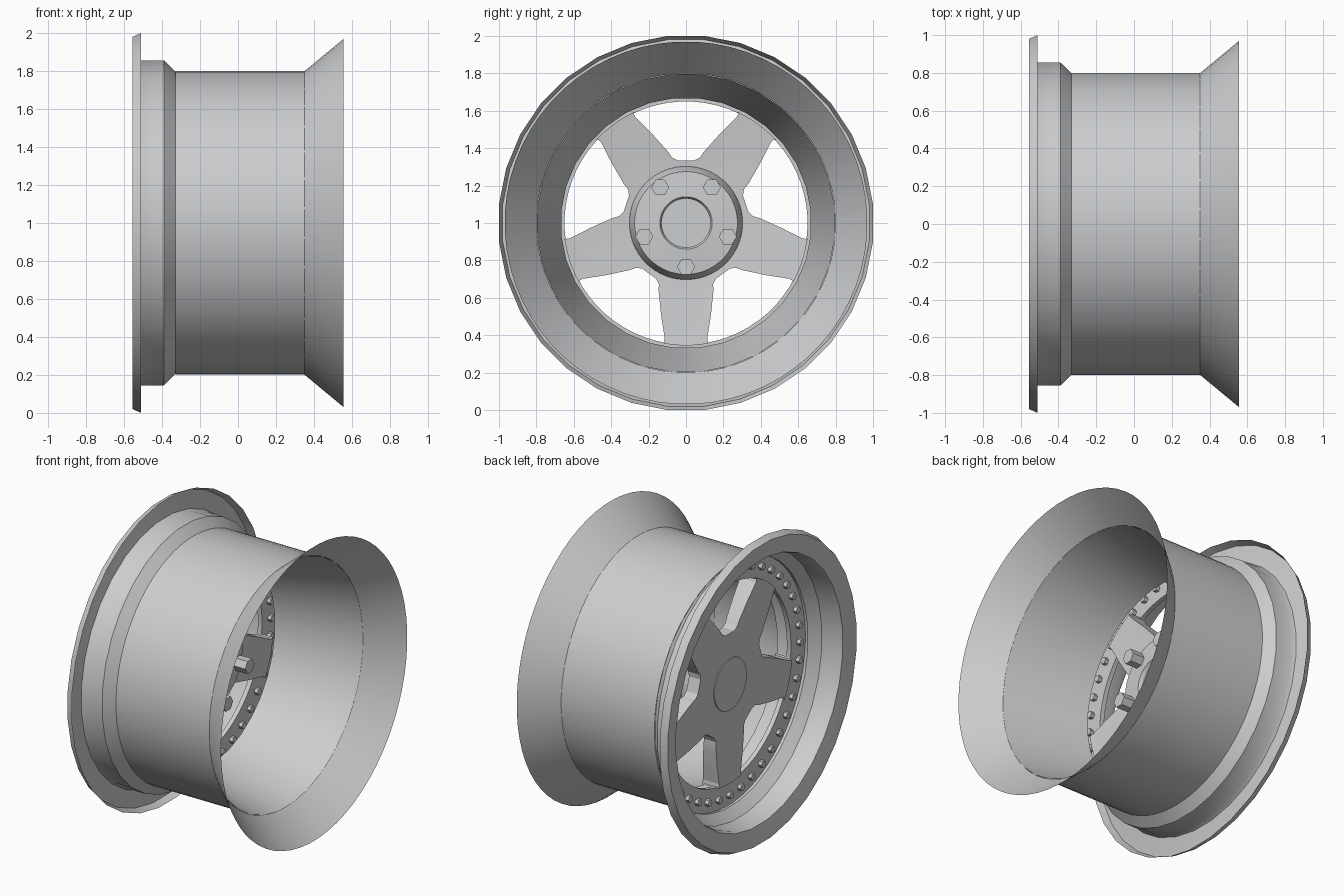
import bpy, bmesh, math
from mathutils import Matrix, Vector

if "Cube" in bpy.data.objects:
    bpy.data.objects.remove(bpy.data.objects["Cube"], do_unlink=True)

# Single metal material
metal = bpy.data.materials.new("grey_metal")
metal.use_nodes = True
GREY = (0.6, 0.61, 0.62, 1)
metal.diffuse_color = GREY
metal.node_tree.nodes["Principled BSDF"].inputs["Base Color"].default_value = GREY

TAU = math.tau
AXLE = Vector((0, 0, 1))


def finish(name, bm, smooth=True, solid=True):
    bmesh.ops.remove_doubles(bm, verts=bm.verts, dist=1e-5)
    if solid:
        bmesh.ops.recalc_face_normals(bm, faces=bm.faces)
    mesh = bpy.data.meshes.new(name)
    bm.to_mesh(mesh)
    bm.free()
    mesh.materials.append(metal)
    obj = bpy.data.objects.new(name, mesh)
    bpy.context.collection.objects.link(obj)
    bpy.ops.object.select_all(action="DESELECT")
    obj.select_set(True)
    bpy.context.view_layer.objects.active = obj
    if smooth:
        bpy.ops.object.shade_smooth_by_angle(angle=math.radians(25))
    return obj


def revolve(name, profile, sides, closed=False):
    """Turn (x, radius) points around the axle; open profiles stay thin sheets."""
    bm = bmesh.new()
    rings = []
    for x, r in profile:
        angles = [(i + 0.5) * TAU / sides for i in range(sides)]
        rings.append([bm.verts.new((x, r * math.sin(a), 1 + r * math.cos(a))) for a in angles])
    pairs = list(zip(rings, rings[1:]))
    if closed:
        pairs.append((rings[-1], rings[0]))
    for a, b in pairs:
        for i in range(sides):
            j = (i + 1) % sides
            bm.faces.new((a[i], a[j], b[j], b[i]))
    return finish(name, bm)


def hex_circle(name, count, ring_radius, size, x0, x1, start=0.0):
    """Hexagonal fasteners spaced evenly around the axle."""
    bm = bmesh.new()
    for i in range(count):
        a = start + i * TAU / count
        centre = AXLE + Vector(((x0 + x1) / 2, ring_radius * math.sin(a), ring_radius * math.cos(a)))
        place = Matrix.Translation(centre) @ Matrix.Rotation(math.pi / 2, 4, "Y")
        bmesh.ops.create_cone(bm, cap_ends=True, segments=6, radius1=size, radius2=size,
                              depth=x1 - x0, matrix=place)
    return finish(name, bm, smooth=False)


# Outer lip with turned edge and stepped seat
revolve("outer_lip", [(-0.51, 1.005), (-0.555, 0.985), (-0.55, 0.95), (-0.535, 0.87),
                      (-0.51, 0.86), (-0.39, 0.86), (-0.33, 0.80)], 32)
# Barrel with flared rear flange
revolve("barrel", [(-0.33, 0.80), (0.35, 0.80), (0.555, 0.97)], 64)
# Tapered inner wall of the barrel
revolve("inner_wall", [(0.35, 0.80), (-0.20, 0.67)], 32)
# Bolted mounting ring
revolve("mounting_ring", [(-0.31, 0.65), (-0.31, 0.80), (-0.28, 0.80), (-0.28, 0.65)], 64, True)
hex_circle("ring_bolts", 40, 0.73, 0.023, -0.335, -0.255)

# Spoked centre: turned disc with five windows cut out
spokes = revolve("spokes", [(-0.32, 0), (-0.32, 0.655), (-0.20, 0.655), (-0.24, 0.30),
                            (-0.24, 0)], 64)
half = [(0.045, 0.335), (0.075, 0.35), (0.095, 0.38), (0.18, 0.475), (0.27, 0.565),
        (0.28, 0.585), (0.265, 0.61), (0.265, 0.75)]
outline = half + [(-u, d) for u, d in reversed(half)]
bm = bmesh.new()
for k in range(5):
    turn = Matrix.Rotation(k * TAU / 5, 4, "X")
    face = bm.faces.new([bm.verts.new(AXLE + turn @ Vector((-0.5, u, d))) for u, d in outline])
    side = bmesh.ops.extrude_face_region(bm, geom=[face])["geom"]
    bmesh.ops.translate(bm, vec=(0.5, 0, 0),
                        verts=[g for g in side if isinstance(g, bmesh.types.BMVert)])
cutter = finish("window_cutter", bm, smooth=False)
cutter.hide_render = True
cut = spokes.modifiers.new("windows", "BOOLEAN")
cut.operation, cut.solver, cut.object = "DIFFERENCE", "EXACT", cutter
bpy.ops.object.select_all(action="DESELECT")
spokes.select_set(True)
bpy.context.view_layer.objects.active = spokes
bpy.ops.object.modifier_apply(modifier=cut.name)
bpy.data.objects.remove(cutter, do_unlink=True)
bpy.ops.object.shade_smooth_by_angle(angle=math.radians(25))

# Hub pad with centre bore, wheel nuts and front cap
revolve("hub_pad", [(-0.25, 0.305), (-0.22, 0.30), (-0.16, 0.275), (-0.15, 0.14),
                    (-0.17, 0.13), (-0.22, 0.13), (-0.22, 0)], 48)
hex_circle("wheel_nuts", 5, 0.235, 0.048, -0.17, -0.07, math.pi)
revolve("centre_cap", [(-0.32, 0.17), (-0.325, 0.168), (-0.325, 0)], 48)
